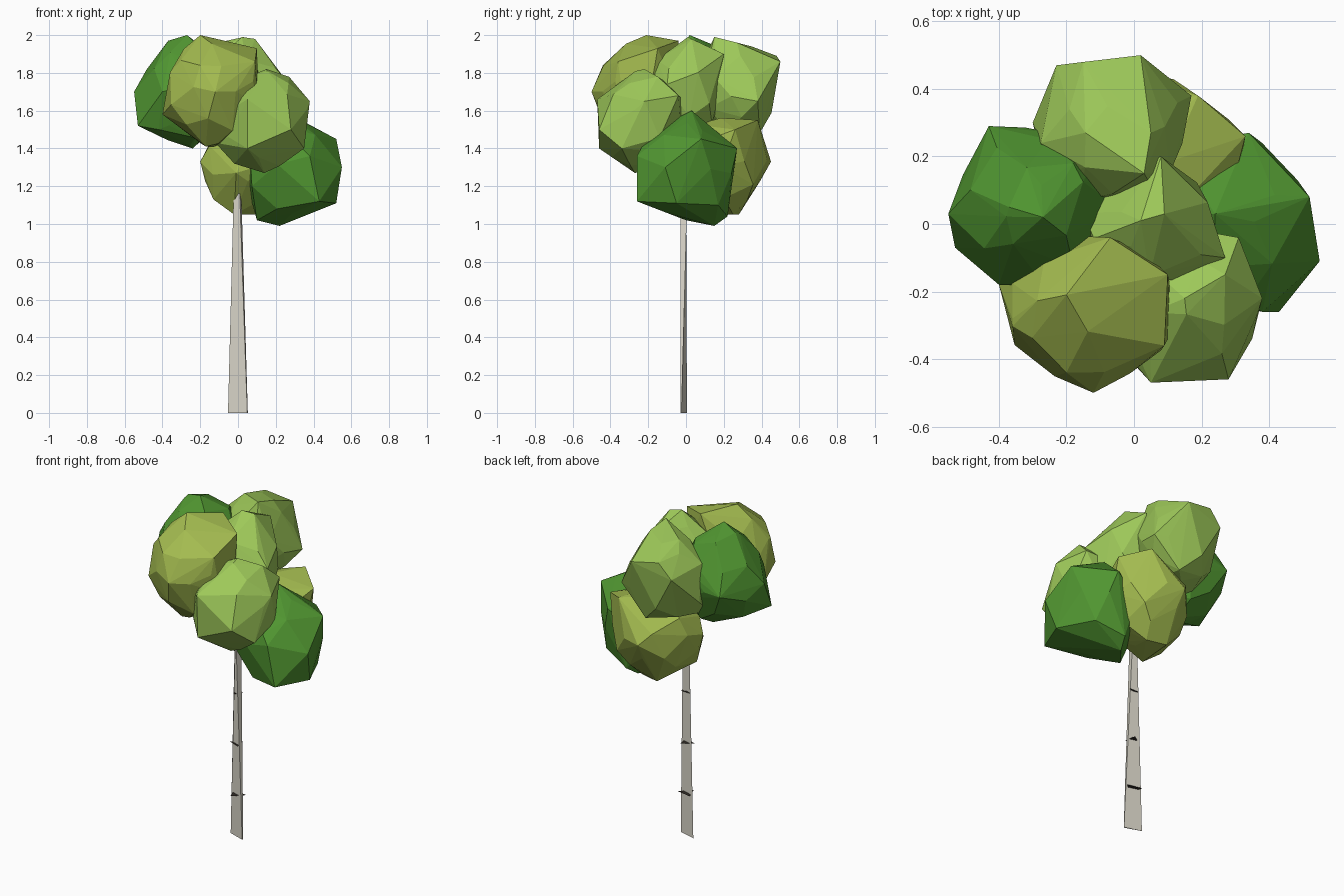
import bpy, bmesh, math, random
from mathutils import Vector


def material(name, rgb):
    m = bpy.data.materials.new(name)
    m.diffuse_color = (*rgb, 1)
    return m


def make_object(name, bm, mat):
    me = bpy.data.meshes.new(name)
    bm.to_mesh(me)
    bm.free()
    me.materials.append(mat)
    ob = bpy.data.objects.new(name, me)
    bpy.context.collection.objects.link(ob)
    return ob


dark = material("deep_green", (0.08, 0.30, 0.03))
light = material("light_green", (0.34, 0.58, 0.10))
olive = material("olive_green", (0.37, 0.50, 0.08))
bark = material("pale_bark", (0.72, 0.69, 0.60))
black = material("dark_bark", (0.03, 0.025, 0.02))


def clump(name, centre, radii, mat, seed, corners, count=32):
    """Faceted leaf boulder: hull of a jittered ellipsoid plus a few outer corners."""
    rng = random.Random(seed)
    bm = bmesh.new()
    for i in range(count):
        z = 1 - 2 * (i + 0.5) / count
        a = i * 2.39996 + seed
        r = math.sqrt(1 - z * z)
        p = Vector((r * math.cos(a), r * math.sin(a), z))
        p += Vector([rng.uniform(-0.15, 0.15) for _ in range(3)])
        p = p.normalized() * rng.uniform(0.97, 1.06)
        bm.verts.new([c + k * q for c, k, q in zip(centre, radii, p)])
    for p in corners:
        bm.verts.new(p)
    bmesh.ops.convex_hull(bm, input=bm.verts[:])
    bmesh.ops.delete(bm, geom=[v for v in bm.verts if not v.link_faces], context='VERTS')
    bmesh.ops.recalc_face_normals(bm, faces=bm.faces[:])
    make_object(name, bm, mat)


# Leaf clumps
clump("leaves_upper_left", (-0.28, 0.05, 1.69), (0.24, 0.23, 0.28), dark, 1,
      [(-0.55, 0.03, 1.70), (-0.53, -0.07, 1.52), (-0.27, 0.02, 2.0), (-0.37, 0.05, 1.97),
       (-0.43, 0.29, 1.68), (-0.24, 0.27, 1.75), (-0.42, -0.10, 1.50), (-0.24, 0.08, 1.40),
       (-0.18, 0.18, 1.90), (-0.40, -0.18, 1.70)])
clump("leaves_upper_front", (-0.13, -0.25, 1.69), (0.25, 0.21, 0.28), olive, 2,
      [(-0.12, -0.50, 1.70), (-0.20, -0.21, 2.0), (-0.07, -0.04, 1.97), (-0.40, -0.18, 1.58),
       (-0.36, -0.28, 1.80), (-0.20, -0.44, 1.84), (0.09, -0.36, 1.86), (0.10, -0.15, 1.93),
       (-0.17, -0.30, 1.41)])
clump("leaves_upper_back", (-0.07, 0.26, 1.71), (0.22, 0.21, 0.25), light, 3,
      [(0.02, 0.50, 1.86), (-0.23, 0.47, 1.80), (0.17, 0.38, 1.65), (-0.15, 0.48, 1.89),
       (0.05, 0.27, 1.96), (0.03, 0.15, 1.99), (-0.30, 0.30, 1.62), (0.0, 0.39, 1.48),
       (-0.26, 0.15, 1.50)])
clump("leaves_upper_middle", (0.04, -0.01, 1.68), (0.21, 0.19, 0.26), light, 4,
      [(0.08, 0.20, 1.90), (0.27, -0.10, 1.74), (0.09, 0.03, 1.98), (0.02, 0.01, 1.99)])
clump("leaves_front_right", (0.13, -0.23, 1.54), (0.24, 0.23, 0.26), light, 5,
      [(0.05, -0.47, 1.66), (0.05, -0.46, 1.40), (0.28, -0.46, 1.50), (0.38, -0.22, 1.65),
       (0.15, -0.22, 1.82), (0.27, -0.15, 1.78), (0.35, -0.34, 1.40), (-0.12, -0.27, 1.43),
       (-0.05, -0.36, 1.46), (0.31, -0.04, 1.68), (0.14, -0.27, 1.27)])
clump("leaves_lower_right", (0.28, 0.0, 1.29), (0.24, 0.25, 0.26), dark, 6,
      [(0.34, 0.27, 1.40), (0.52, 0.08, 1.45), (0.55, -0.11, 1.30), (0.52, -0.05, 1.11),
       (0.43, -0.26, 1.12), (0.38, -0.26, 1.36), (0.22, 0.15, 0.99), (0.10, 0.0, 1.02),
       (0.24, 0.03, 1.60), (0.42, 0.17, 1.10), (0.25, 0.22, 1.04), (0.22, -0.10, 1.52)])
clump("leaves_lower_back", (0.07, 0.17, 1.32), (0.25, 0.25, 0.25), olive, 7,
      [(0.01, 0.45, 1.33), (0.0, 0.28, 1.05), (-0.20, 0.12, 1.33), (-0.13, 0.08, 1.13),
       (0.19, 0.38, 1.55), (0.33, 0.26, 1.50), (-0.02, 0.05, 1.05), (0.12, 0.25, 1.05),
       (-0.01, -0.11, 1.27)])

# Thin three-sided trunk, nearly flat at the foot
foot = [(-0.053, 0.005), (0.049, -0.03), (0.052, -0.024)]
tip = [(-0.02, 0.0), (0.005, -0.03), (0.014, 0.01)]
bm = bmesh.new()
a = [bm.verts.new((x, y, 0)) for x, y in foot]
b = [bm.verts.new((x, y, 1.28)) for x, y in tip]
for i in range(3):
    j = (i + 1) % 3
    bm.faces.new((a[i], a[j], b[j], b[i]))
bm.faces.new(a[::-1])
bm.faces.new(b)
bmesh.ops.recalc_face_normals(bm, faces=bm.faces[:])
make_object("trunk", bm, bark)

# Flat dark bark scars poking out around the trunk
for n, (z, r, turn) in enumerate([(0.26, 0.055, 0.3), (0.57, 0.047, 1.2), (0.88, 0.036, 0.5)]):
    bm = bmesh.new()
    ring = [bm.verts.new((r * math.cos(turn + k * math.tau / 3),
                          -0.01 + 0.9 * r * math.sin(turn + k * math.tau / 3), z))
            for k in range(3)]
    bm.faces.new(ring)
    make_object(f"bark_scar_{n + 1}", bm, black)
